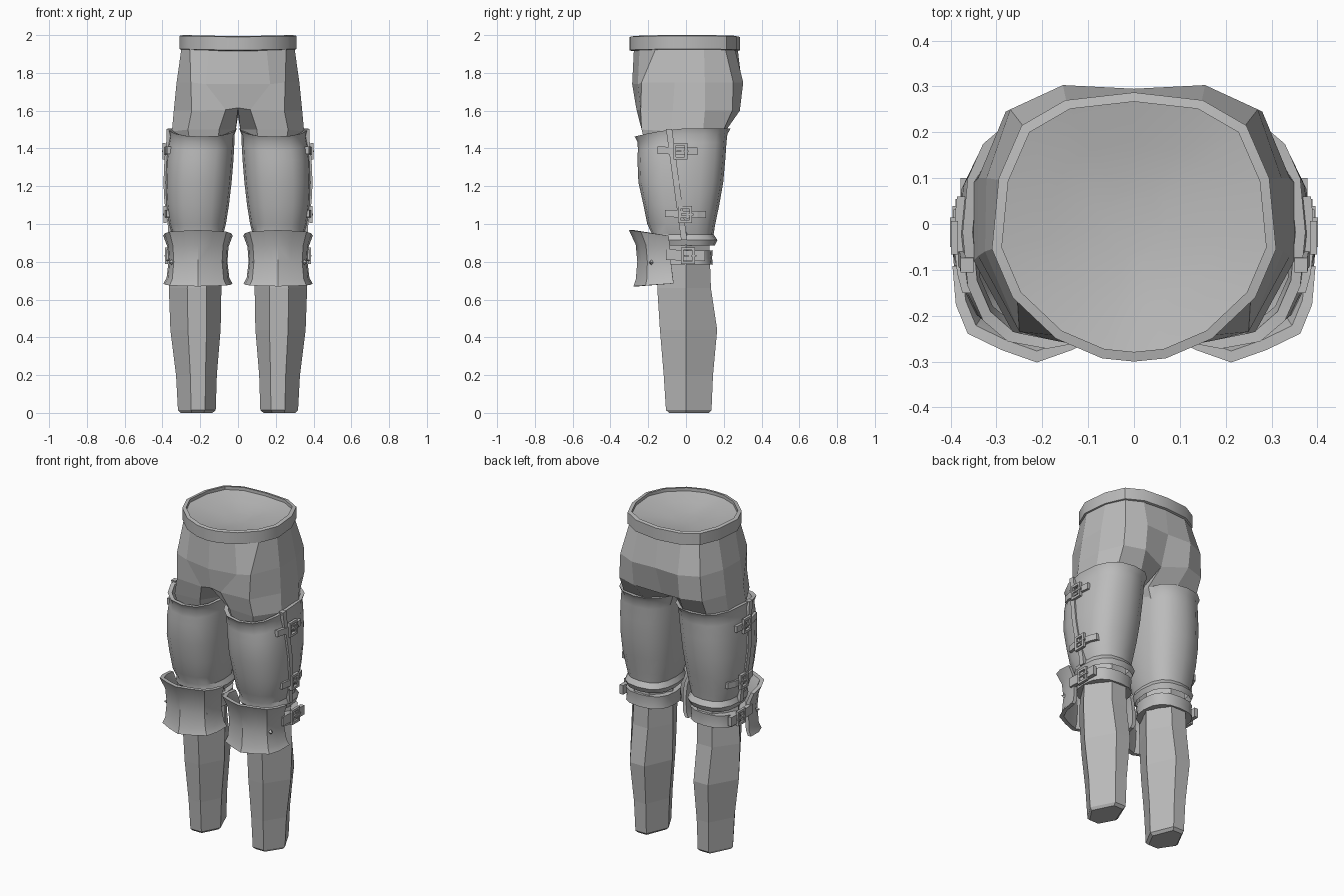
import bpy, bmesh, math

if "Cube" in bpy.data.objects:
    bpy.data.objects.remove(bpy.data.objects["Cube"])

metal = bpy.data.materials.new("grey")
metal.diffuse_color = (0.5, 0.5, 0.5, 1)
metal.use_nodes = True
metal.node_tree.nodes["Principled BSDF"].inputs["Base Color"].default_value = metal.diffuse_color


def finish(name, bm, smooth=None, mirror=True):
    bmesh.ops.remove_doubles(bm, verts=bm.verts, dist=1e-5)
    bmesh.ops.recalc_face_normals(bm, faces=bm.faces)
    me = bpy.data.meshes.new(name)
    bm.to_mesh(me)
    bm.free()
    ob = bpy.data.objects.new(name, me)
    bpy.context.collection.objects.link(ob)
    me.materials.append(metal)
    if smooth:
        bpy.ops.object.select_all(action='DESELECT')
        ob.select_set(True)
        bpy.context.view_layer.objects.active = ob
        bpy.ops.object.shade_smooth_by_angle(angle=math.radians(smooth))
    if mirror:
        m = ob.modifiers.new("mirror", 'MIRROR')
        m.use_clip = True
    return ob


def loft(name, rings, around=True, along=False, cap_ends=False, **kw):
    """Skin rings of points; around closes each ring, along joins last ring to first."""
    bm = bmesh.new()
    vs = [[bm.verts.new(p) for p in r] for r in rings]
    n, k = len(rings[0]), len(rings)
    for i in range(k if along else k - 1):
        a, b = vs[i], vs[(i + 1) % k]
        for j in range(n if around else n - 1):
            q = (j + 1) % n
            bm.faces.new((a[j], a[q], b[q], b[j]))
    if along and not around:              # close the side ends of a thick sheet
        bm.faces.new([r[0] for r in vs])
        bm.faces.new([r[-1] for r in vs])
    if cap_ends:
        bm.faces.new(vs[0])
        bm.faces.new(vs[-1])
    return finish(name, bm, **kw)


def box(bm, c, s):
    r = bmesh.ops.create_cube(bm, size=1)
    for v in r["verts"]:
        v.co = [c[i] + v.co[i] * s[i] for i in range(3)]


# Waistband: half outline from front centre round to back centre
half = [(0, -.30), (.07, -.293), (.17, -.25), (.265, -.16), (.31, -.055), (.295, .10),
        (.245, .215), (.15, .27), (0, .287)]
outline = half + [(-x, y) for x, y in reversed(half[1:-1])]


def waist(s, z):
    return [(x * s, y * s, z + .006 * abs(x) / .3) for x, y in outline]


loft("waistband", [waist(.95, 1.915), waist(1, 1.92), waist(1, 1.99), waist(.93, 1.994),
                   waist(.93, 1.975), waist(.6, 1.955), waist(.25, 1.94)],
     cap_ends=True, smooth=35, mirror=False)

# Hips: right half, splitting into the thigh below the crotch
hips = [
    [(0, -.275, 1.94), (.15, -.245, 1.94), (.255, -.155, 1.94), (.298, -.05, 1.94),
     (.285, .095, 1.94), (.235, .205, 1.94), (.145, .255, 1.94), (0, .272, 1.94)],
    [(0, -.285, 1.74), (.17, -.255, 1.74), (.25, -.235, 1.75), (.325, -.06, 1.75),
     (.322, .10, 1.75), (.27, .25, 1.75), (.155, .303, 1.75), (0, .295, 1.75)],
    [(0, -.262, 1.615), (.065, -.262, 1.605), (.245, -.24, 1.60), (.34, -.07, 1.6),
     (.34, .10, 1.6), (.28, .245, 1.6), (.155, .285, 1.6), (0, .235, 1.57)],
    [(.012, -.09, 1.5), (.10, -.225, 1.5), (.265, -.235, 1.5), (.35, -.08, 1.49),
     (.35, .09, 1.49), (.28, .20, 1.5), (.13, .215, 1.5), (.012, .11, 1.5)],
    [(.05, -.09, 1.4), (.11, -.20, 1.4), (.25, -.21, 1.4), (.33, -.08, 1.4),
     (.33, .08, 1.4), (.26, .17, 1.4), (.13, .17, 1.4), (.05, .10, 1.4)]]
bm = bmesh.new()
vs = [[bm.verts.new(p) for p in r] for r in hips]
for i in range(4):
    for j in range(8 if i >= 2 else 7):
        q = (j + 1) % 8
        bm.faces.new((vs[i][j], vs[i][q], vs[i + 1][q], vs[i + 1][j]))
finish("hips", bm)

# Lower legs: six-sided, inner x, outer x, front y, back y per height
legs = []
for z, xi, xo, yf, yb in [(.0, .135, .305, -.09, .12), (.015, .118, .318, -.106, .135),
                          (.2, .112, .328, -.118, .143), (.44, .092, .358, -.138, .165),
                          (.66, .088, .366, -.152, .132), (1.0, .09, .35, -.15, .12)]:
    a, b = xi + (xo - xi) * .28, xi + (xo - xi) * .65
    legs.append([(xo, 0, z), (b, yf, z), (a, yf, z), (xi, 0, z), (a, yb, z), (b, yb, z)])
loft("lower_leg", legs, cap_ends=True)

# Thigh plates: height, inner x, outer x, front y, back y
THIGH = [(.885, .075, .352, -.155, .152), (.915, .062, .362, -.18, .166),
         (.945, .078, .35, -.18, .146), (1.0, .064, .366, -.205, .155),
         (1.1, .048, .381, -.225, .176), (1.22, .034, .387, -.252, .197),
         (1.34, .024, .383, -.257, .208), (1.43, .019, .374, -.255, .214),
         (1.475, .018, .366, -.256, .219), (1.505, .006, .374, -.272, .236),
         (1.503, .028, .352, -.247, .212), (1.42, .04, .345, -.23, .19)]
SEG = 16


def oval(z, xi, xo, yf, yb, dip=0, n=SEG, p=.8):
    pts = []
    for j in range(n):
        t = 2 * math.pi * j / n
        c, s = math.cos(t), math.sin(t)
        u, v = math.copysign(abs(c) ** p, c), math.copysign(abs(s) ** p, s)
        pts.append(((xi + xo) / 2 + u * (xo - xi) / 2, (yf + yb) / 2 + v * (yb - yf) / 2,
                    z - dip * max(0, -v) ** 1.5))
    return pts


loft("thigh_plate", [oval(*r, dip=.042 if r[0] > 1.4 else 0) for r in THIGH], smooth=32)

# Knee straps wrapping behind the knee
loft("knee_strap", [oval(z, .085 - d, .352 + d, -.13 - d, .128 + d)
                    for z, d in [(.785, -.02), (.785, .014), (.82, .01), (.86, .014), (.86, -.02)]],
     along=True, smooth=32)


def surface(y, z):
    """Outer x of the thigh plate."""
    rows = THIGH[:10]
    for a, b in zip(rows, rows[1:]):
        if a[0] <= z <= b[0]:
            f = (z - a[0]) / (b[0] - a[0])
            xi, xo, yf, yb = [a[i] + (b[i] - a[i]) * f for i in range(1, 5)]
            v = min(1, abs(y - (yf + yb) / 2) / ((yb - yf) / 2))
            u = max(0, 1 - v ** 2.5) ** .4
            return (xi + xo) / 2 + u * (xo - xi) / 2
    return .366


# Raised slanting seam down the outside of each thigh
seam = []
for i in range(9):
    z = .915 + i * .0735
    y = -.008 - .08 * i / 8
    x = surface(y, z)
    seam.append([(x - .02, y - .018, z), (x + .008, y - .018, z),
                 (x + .008, y + .014, z), (x - .02, y + .014, z)])
loft("side_seam", seam, cap_ends=True)

# Flared knee guards: height, half width, rear y, front y
plan = [(1, 0), (.96, .40), (.82, .70), (.42, .87), (0, 1)]
plan += [(-u, v) for u, v in reversed(plan[:-1])]


def guard(z, w, yr, yf, lift):
    return [(.212 + u * w, yr + (yf - yr) * v, z + lift * v) for u, v in plan]


KNEE = [(.685, .183, -.065, -.278, -.015), (.715, .166, -.07, -.266, -.01),
        (.80, .156, -.08, -.258, 0), (.88, .162, -.085, -.266, .01),
        (.938, .184, -.092, -.302, .03)]
inner = [(z, w - .022, yr, yf + .025, l) for z, w, yr, yf, l in reversed(KNEE)]
loft("knee_guard", [guard(*r) for r in KNEE + inner], around=False, along=True, smooth=35)

# Pointed studs on the knee guards
bm = bmesh.new()
for x, d in [(.345, 1), (.095, -1)]:
    base = [bm.verts.new((x - d * .004 + d * .003 * math.cos(t), -.178 + .02 * math.cos(t),
                          .797 + .022 * math.sin(t)))
            for t in [k * math.pi / 2 for k in range(4)]]
    tip = bm.verts.new((x + d * .022, -.192, .797))
    bm.faces.new(base)
    for k in range(4):
        bm.faces.new((base[k], base[(k + 1) % 4], tip))
finish("knee_stud", bm)

# Buckled straps on the outside of each leg: centre y, height, strap ends
for name, yc, z, y0, y1 in [("upper", -.03, 1.385, -.15, .06), ("middle", -.005, 1.05, -.11, .105),
                            ("knee", .01, .832, -.105, .10)]:
    strap = []
    for i in range(6):
        y = y0 + (y1 - y0) * i / 5
        x = surface(y, z) + .001
        h = .019 if name != "knee" else .028
        zz = z + (.005 if i < 2 else 0)
        strap.append([(x - .012, y, zz - h), (x + .012, y, zz - h),
                      (x + .012, y, zz + h), (x - .012, y, zz + h)])
    loft(name + "_strap", strap, cap_ends=True)
    bm = bmesh.new()
    x = surface(yc, z) + .013
    for s in (-1, 1):
        box(bm, (x, yc + s * .03, z), (.016, .014, .088))
        box(bm, (x, yc, z + s * .037), (.016, .06, .014))
    box(bm, (x + .004, yc + .012, z), (.012, .065, .01))
    box(bm, (x, yc + .012, z), (.012, .01, .04))
    finish(name + "_buckle", bm)
